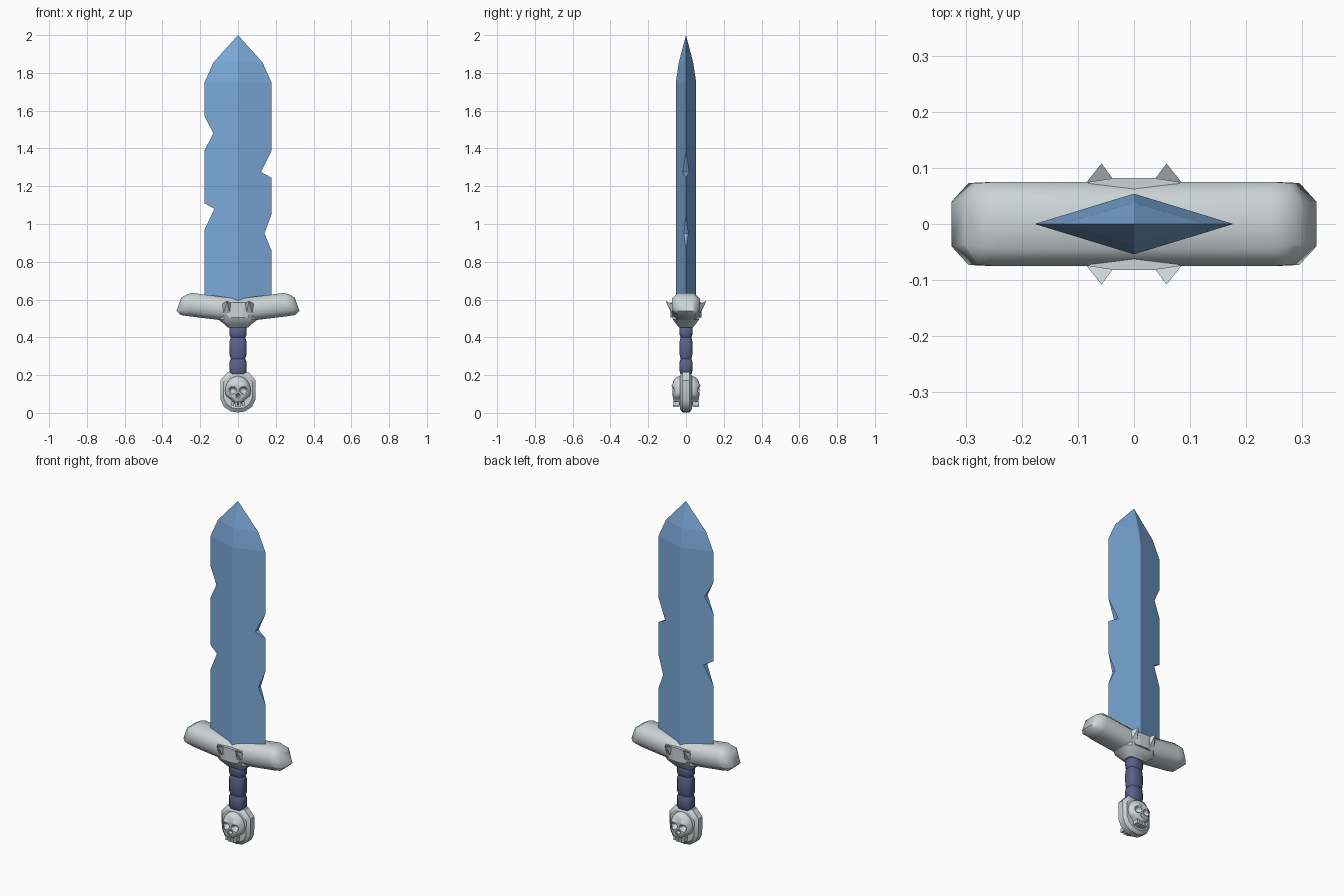
import bpy, bmesh
from math import hypot, radians, pi, sin
from mathutils import Matrix

if "Cube" in bpy.data.objects:
    bpy.data.objects.remove(bpy.data.objects["Cube"], do_unlink=True)


def material(name, rgb):
    m = bpy.data.materials.new(name)
    m.use_nodes = True
    m.diffuse_color = (*rgb, 1)
    m.node_tree.nodes["Principled BSDF"].inputs["Base Color"].default_value = (*rgb, 1)
    return m


BLUE = material("steel blue", (0.20, 0.40, 0.70))
STONE = material("pale stone", (0.60, 0.66, 0.68))
WRAP = material("indigo wrap", (0.11, 0.12, 0.26))


def finish(name, bm, mat, angle=None):
    bmesh.ops.remove_doubles(bm, verts=bm.verts, dist=0.0002)
    bmesh.ops.recalc_face_normals(bm, faces=bm.faces)
    me = bpy.data.meshes.new(name)
    bm.to_mesh(me)
    bm.free()
    me.materials.append(mat)
    ob = bpy.data.objects.new(name, me)
    bpy.context.collection.objects.link(ob)
    if angle:
        bpy.ops.object.select_all(action="DESELECT")
        ob.select_set(True)
        bpy.context.view_layer.objects.active = ob
        bpy.ops.object.shade_smooth_by_angle(angle=radians(angle))
    return ob


def face(bm, points):
    bm.faces.new([bm.verts.new(p) for p in points])


def loft(bm, rings):
    """Skin closed rings of equal length and cap both ends."""
    loops = [[bm.verts.new(p) for p in r] for r in rings]
    n = len(loops[0])
    for a, b in zip(loops, loops[1:]):
        for i in range(n):
            j = (i + 1) % n
            bm.faces.new((a[i], a[j], b[j], b[i]))
    bm.faces.new(loops[0])
    bm.faces.new(loops[-1])


def octagon(w, h, cw, ch):
    """Chamfered rectangle of half sizes w, h with flats of half length cw, ch."""
    return [(w, -ch), (w, ch), (cw, h), (-cw, h), (-w, ch), (-w, -ch), (-cw, -h), (cw, -h)]


# Blade: diamond section with notches chipped out of both edges
W, T = 0.177, 0.054
LOW, SHOULDER, MID, TIP = 0.56, 1.75, 1.855, 2.0
notches = {
    -1: [(W, 0.97), (0.125, 1.08), (W, 1.11), (W, 1.39), (0.13, 1.48), (W, 1.57)],
    1: [(W, 0.86), (0.14, 0.95), (W, 1.05), (W, 1.245), (0.122, 1.275), (W, 1.385)],
}
bm = bmesh.new()
for s, chips in notches.items():
    edge = [(W, LOW)] + chips + [(W, SHOULDER)]
    for f in (-1, 1):
        side = [(s * x, f * T * (1 - x / W), z) for x, z in edge]
        face(bm, side + [(0, f * T, SHOULDER), (0, f * T, LOW)])
        mid, ridge = (s * 0.13, 0, MID), (0, f * 0.038, MID)
        face(bm, [(s * W, 0, SHOULDER), mid, ridge, (0, f * T, SHOULDER)])
        face(bm, [mid, (0, 0, TIP), ridge])
    for i in (0, 3):
        a, b, c = chips[i:i + 3]
        y = T * (1 - b[0] / W)
        for e in (a, c):
            face(bm, [(s * e[0], 0, e[1]), (s * b[0], -y, b[1]), (s * b[0], y, b[1])])
face(bm, [(W, 0, LOW), (0, T, LOW), (-W, 0, LOW), (0, -T, LOW)])
finish("blade", bm, BLUE)

# Crossguard: chamfered bar rising toward tilted end caps
bm = bmesh.new()


def guard_ring(x, zc, w, h, cw, ch, tilt=0):
    s = 1 if x > 0 else -1
    return [(x - s * tilt * z, y, zc + z) for y, z in octagon(w, h, cw, ch)]


half = [(0.313, 0.575, 0.04, 0.035, 0.038, 0.033, 0.36),
        (0.286, 0.573, 0.073, 0.055, 0.04, 0.03, 0.3),
        (0.25, 0.573, 0.075, 0.062, 0.044, 0.03, 0.1)]
rings = [guard_ring(-r[0], *r[1:]) for r in half]
rings.append(guard_ring(0, 0.542, 0.075, 0.062, 0.044, 0.03))
rings += [guard_ring(*r) for r in reversed(half)]
loft(bm, rings)
finish("crossguard", bm, STONE, 50)

# Collar under the guard
bm = bmesh.new()
loft(bm, [[(x, y, z) for x, y in octagon(w, d, w * 0.7, d * 0.6)]
          for z, w, d in ((0.452, 0.055, 0.036), (0.468, 0.07, 0.05),
                          (0.495, 0.105, 0.07), (0.55, 0.105, 0.072))])
finish("collar", bm, STONE, 40)

# Guard spikes and the small plate between each pair
for f, place in ((-1, "front"), (1, "back")):
    bm = bmesh.new()
    loft(bm, [[(x * k, f * y, z) for x, z in ((-0.085, 0.585), (0.085, 0.585),
                                              (0.055, 0.505), (-0.055, 0.505))]
              for y, k in ((0.06, 1), (0.075, 0.95), (0.082, 0.4))])
    finish(place + "_plate", bm, STONE)
    for s, name in ((-1, "right"), (1, "left")):
        bm = bmesh.new()
        base = [(s * x, f * y, z) for x, y, z in ((0.03, 0.07, 0.575), (0.088, 0.07, 0.575),
                                                  (0.08, 0.066, 0.515), (0.04, 0.066, 0.505))]
        tip = (s * 0.058, f * 0.108, 0.593)
        face(bm, base)
        for i in range(4):
            face(bm, [base[i], base[(i + 1) % 4], tip])
        finish(f"{place}_{name}_spike", bm, STONE)

# Grip: three bulging wraps
bm = bmesh.new()
for lo, hi in ((0.205, 0.286), (0.286, 0.4), (0.4, 0.465)):
    rings = []
    for k, size in ((0, 0.84), (0.14, 0.97), (0.5, 1), (0.86, 0.97), (1, 0.84)):
        z = lo + (hi - lo) * k
        rings.append([(x * size, y * size, z) for x, y in octagon(0.045, 0.034, 0.031, 0.02)])
    loft(bm, rings)
finish("grip", bm, WRAP, 50)

# Pommel: bevelled upright disc
outline = [(0.055, 0.216), (0.094, 0.172), (0.092, 0.07), (0.074, 0.032), (0.038, 0.008)]
outline += [(0, 0.002)] + [(-x, z) for x, z in reversed(outline)]
bm = bmesh.new()
loft(bm, [[(x * k, y, 0.11 + (z - 0.11) * k) for x, z in outline]
          for y, k in ((-0.033, 0.82), (-0.018, 1), (0.018, 1), (0.033, 0.82))])
finish("pommel", bm, STONE, 35)


# Skull reliefs: domes with pressed eye sockets, nose hole and cheek hollows
def skull(name, turn):
    bm = bmesh.new()
    bmesh.ops.create_uvsphere(bm, u_segments=48, v_segments=36, radius=1)
    bmesh.ops.rotate(bm, verts=bm.verts, matrix=Matrix.Rotation(pi / 2, 3, "X"))
    bmesh.ops.delete(bm, geom=[v for v in bm.verts if v.co.y > 0.01], context="VERTS")
    for v in bm.verts:
        x, z = v.co.x, v.co.z
        r = min(1, hypot(x, z))
        jaw = min(1, max(0, (-0.35 - z) / 0.3))
        width = 0.068 - 0.022 * jaw
        depth = 0.04 * (1 - r ** 4) ** 0.6
        for cx, cz, size, press in ((-0.4, 0.02, 0.27, 0.026), (0.4, 0.02, 0.27, 0.026),
                                    (0, -0.36, 0.16, 0.018)):
            d = hypot(x - cx, (z - cz) * 1.15) / size
            depth -= press * max(0, 1 - d ** 4)
        depth += 0.008 * max(0, 1 - hypot(abs(x) - 0.42, (z - 0.36) * 2) / 0.4)
        v.co = (x * width, -0.031 - max(0, depth), 0.118 + 0.077 * z)
    # teeth
    for x in (-0.027, -0.009, 0.009, 0.027):
        z = 0.044 + 6 * x * x
        place = Matrix.Translation((x, -0.052, z)) @ Matrix.Diagonal((0.014, 0.034, 0.024, 1))
        bmesh.ops.create_cube(bm, size=1, matrix=place)
    bmesh.ops.rotate(bm, verts=bm.verts, matrix=Matrix.Rotation(turn, 3, "Z"))
    finish(name, bm, STONE, 40)


skull("front_skull", 0)
skull("back_skull", pi)
